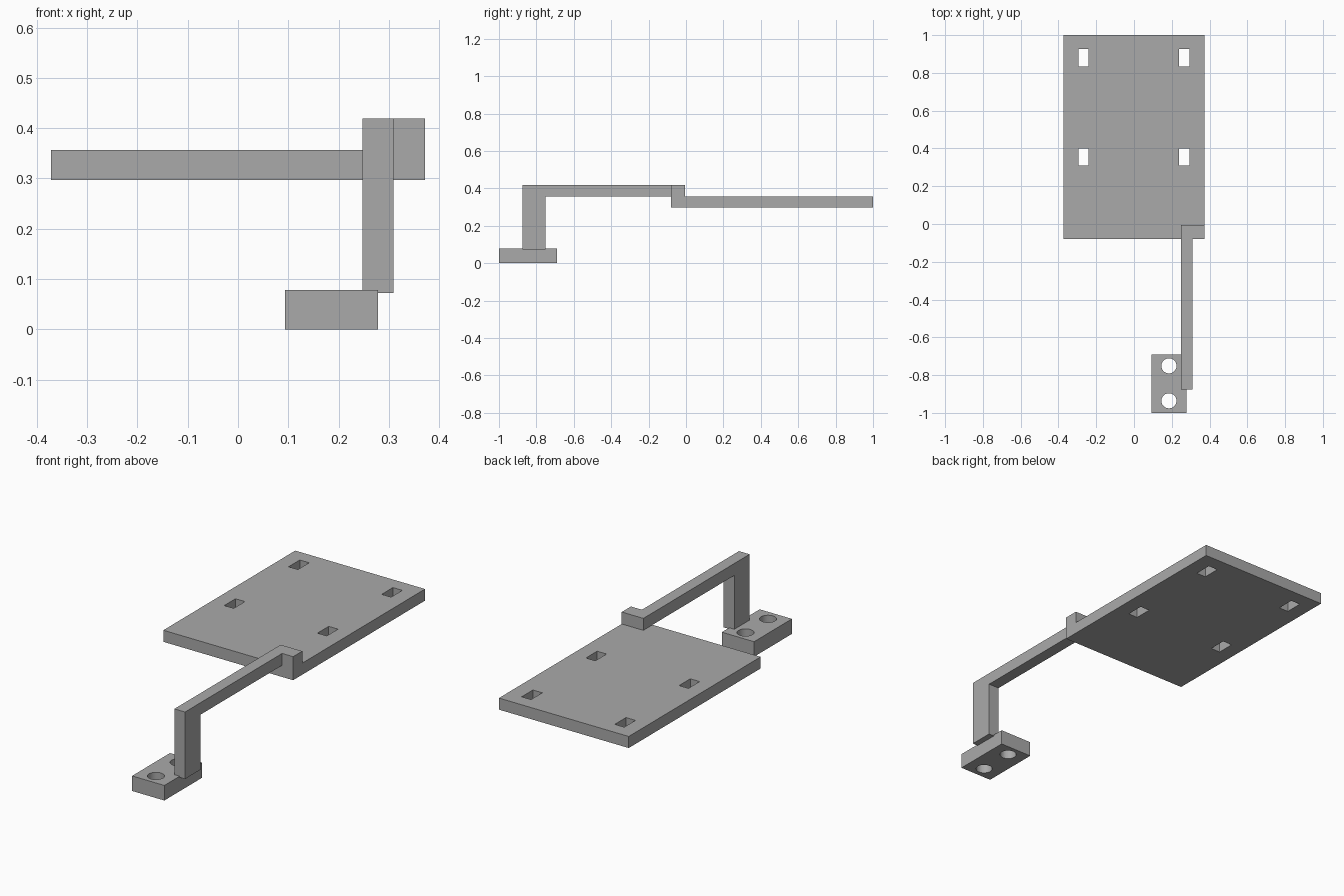
import bpy
import bmesh
from mathutils import Vector

default = bpy.data.objects.get("Cube")
if default:
    bpy.data.objects.remove(default, do_unlink=True)

grey = bpy.data.materials.new("plain grey")
grey.use_nodes = True
colour = (0.4, 0.4, 0.4, 1)
grey.diffuse_color = colour
grey.node_tree.nodes["Principled BSDF"].inputs["Base Color"].default_value = colour


def make_object(name, bm):
    bmesh.ops.recalc_face_normals(bm, faces=bm.faces[:])
    mesh = bpy.data.meshes.new(name)
    bm.to_mesh(mesh)
    bm.free()
    mesh.materials.append(grey)
    obj = bpy.data.objects.new(name, mesh)
    bpy.context.collection.objects.link(obj)
    return obj


def box(name, low, high):
    low, high = Vector(low), Vector(high)
    bm = bmesh.new()
    bmesh.ops.create_cube(bm, size=1)
    bmesh.ops.scale(bm, vec=high - low, verts=bm.verts)
    bmesh.ops.translate(bm, vec=(low + high) / 2, verts=bm.verts)
    return make_object(name, bm)


def cylinder(name, x, y, radius, depth):
    bm = bmesh.new()
    bmesh.ops.create_cone(bm, cap_ends=True, segments=48, radius1=radius,
                          radius2=radius, depth=depth)
    bmesh.ops.translate(bm, vec=(x, y, 0), verts=bm.verts)
    return make_object(name, bm)


def combine(target, tool, operation):
    """Apply a boolean and discard the tool."""
    mod = target.modifiers.new("boolean", 'BOOLEAN')
    mod.operation, mod.object, mod.solver = operation, tool, 'EXACT'
    bpy.context.view_layer.objects.active = target
    bpy.ops.object.modifier_apply(modifier=mod.name)
    bpy.data.objects.remove(tool, do_unlink=True)


half_width, front = 0.372, -0.08
bottom, top, arm_top = 0.297, 0.357, 0.419
arm_left, arm_right = 0.248, 0.309

# Mounting plate with raised corner step and four slots
plate = box("mounting_plate", (-half_width, front, bottom), (half_width, 1, top))
step = box("corner_step", (arm_left, front, bottom), (half_width, -0.005, arm_top))
combine(plate, step, 'UNION')
for x in (-0.268, 0.266):
    for y in (0.355, 0.881):
        slot = box("slot_cutter", (x - 0.027, y - 0.046, 0.2), (x + 0.027, y + 0.046, 0.5))
        combine(plate, slot, 'DIFFERENCE')

# Foot block with two round holes
foot = box("foot_block", (0.093, -1, 0), (0.278, -0.69, 0.078))
for y in (-0.936, -0.751):
    combine(foot, cylinder("hole_cutter", 0.185, y, 0.04, 0.5), 'DIFFERENCE')

# Bent arm: side profile extruded across its width
profile = [(-0.875, 0.072), (-0.75, 0.072), (-0.75, top), (front, top),
           (front, arm_top), (-0.875, arm_top)]
bm = bmesh.new()
face = bm.faces.new([bm.verts.new((arm_left, y, z)) for y, z in profile])
extruded = bmesh.ops.extrude_face_region(bm, geom=[face])["geom"]
bmesh.ops.translate(bm, vec=(arm_right - arm_left, 0, 0),
                    verts=[v for v in extruded if isinstance(v, bmesh.types.BMVert)])
if not face.is_valid or len(bm.faces) < 8:
    bm.faces.new([v for v in bm.verts if abs(v.co.x - arm_left) < 1e-5])
make_object("support_arm", bm)
